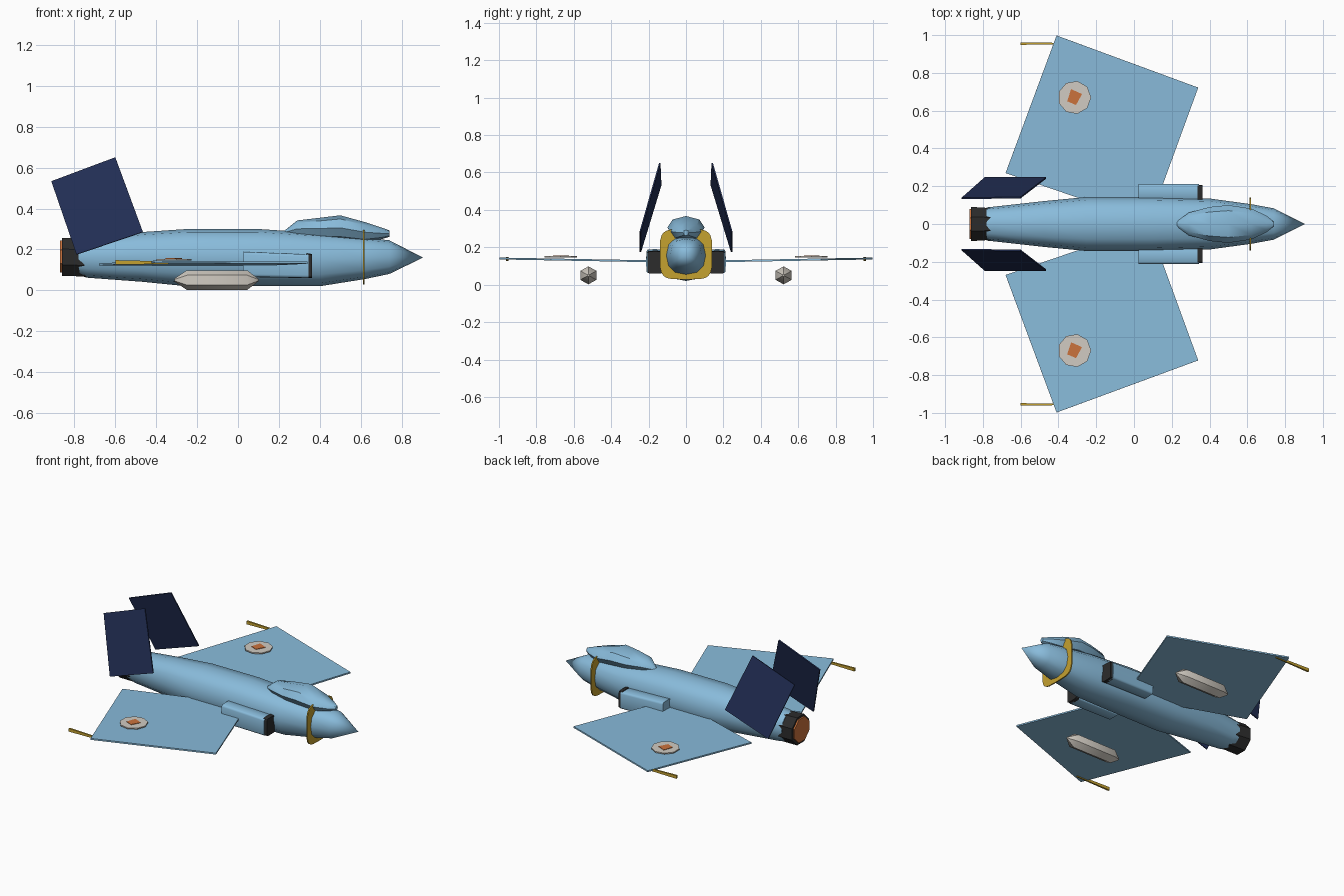
import bpy, bmesh, math
from mathutils import Vector

if "Cube" in bpy.data.objects:
    bpy.data.objects.remove(bpy.data.objects["Cube"])


def material(name, rgb):
    m = bpy.data.materials.new(name)
    m.diffuse_color = (*rgb, 1)
    m.use_nodes = True
    m.node_tree.nodes["Principled BSDF"].inputs["Base Color"].default_value = m.diffuse_color
    return m


BLUE = material("sky_blue", (0.25, 0.50, 0.71))
NAVY = material("navy", (0.016, 0.028, 0.092))
GOLD = material("gold", (0.56, 0.36, 0.03))
DARK = material("charcoal", (0.025, 0.025, 0.025))
ORANGE = material("orange", (0.60, 0.17, 0.045))
WHITE = material("warm_white", (0.64, 0.60, 0.54))


def finish(name, bm, mat, smooth=None):
    bmesh.ops.recalc_face_normals(bm, faces=bm.faces)
    me = bpy.data.meshes.new(name)
    bm.to_mesh(me)
    bm.free()
    ob = bpy.data.objects.new(name, me)
    bpy.context.collection.objects.link(ob)
    me.materials.append(mat)
    if smooth:
        bpy.ops.object.select_all(action='DESELECT')
        ob.select_set(True)
        bpy.context.view_layer.objects.active = ob
        bpy.ops.object.shade_smooth_by_angle(angle=math.radians(smooth))
    return ob


def loft(name, sections, mat, sides=12, power=2.0, yc=0, turn=0.0, smooth=None):
    """Skin along x through (x, half_width, z_low, z_high) superellipse rings."""
    bm = bmesh.new()
    rings = []
    for x, w, lo, hi in sections:
        ring = []
        for i in range(sides):
            a = 2 * math.pi * (i + turn) / sides
            c, s = math.cos(a), math.sin(a)
            c = math.copysign(abs(c) ** (2 / power), c)
            s = math.copysign(abs(s) ** (2 / power), s)
            ring.append(bm.verts.new((x, yc + w * c, (lo + hi) / 2 + (hi - lo) / 2 * s)))
        rings.append(ring)
    for r, q in zip(rings, rings[1:]):
        for i in range(sides):
            j = (i + 1) % sides
            bm.faces.new((r[i], r[j], q[j], q[i]))
    bm.faces.new(rings[0])
    bm.faces.new(rings[-1])
    bmesh.ops.remove_doubles(bm, verts=bm.verts, dist=0.0005)
    return finish(name, bm, mat, smooth)


def plate(name, points, thick, mat):
    """Flat polygon thickened evenly on both sides."""
    pts = [Vector(p) for p in points]
    n = (pts[1] - pts[0]).cross(pts[2] - pts[1]).normalized() * thick / 2
    bm = bmesh.new()
    top = [bm.verts.new(p + n) for p in pts]
    low = [bm.verts.new(p - n) for p in pts]
    bm.faces.new(top)
    bm.faces.new(low[::-1])
    for i in range(len(pts)):
        j = (i + 1) % len(pts)
        bm.faces.new((top[i], low[i], low[j], top[j]))
    return finish(name, bm, mat)


# Fuselage, from tail to nose tip
loft("fuselage", [(-0.78, 0.088, 0.075, 0.255), (-0.74, 0.092, 0.062, 0.262),
                  (-0.47, 0.122, 0.042, 0.285), (-0.25, 0.143, 0.02, 0.3),
                  (0.1, 0.143, 0.02, 0.3), (0.4, 0.135, 0.02, 0.28),
                  (0.62, 0.105, 0.055, 0.258), (0.74, 0.083, 0.08, 0.245),
                  (0.905, 0.0, 0.16, 0.16)], BLUE, 12, 2.4, smooth=50)

# Canopy
loft("canopy", [(0.225, 0.012, 0.275, 0.29), (0.29, 0.06, 0.26, 0.342),
                (0.40, 0.09, 0.25, 0.355), (0.50, 0.1, 0.245, 0.367),
                (0.62, 0.082, 0.235, 0.334), (0.70, 0.045, 0.25, 0.308),
                (0.742, 0.012, 0.262, 0.293)], BLUE, 8, smooth=40)

# Gold collar around the nose
loft("nose_collar", [(0.612, 0.14, 0.028, 0.298), (0.62, 0.14, 0.028, 0.298)],
     GOLD, 24, 4.5)

# Exhaust nozzle and glowing end
loft("nozzle", [(-0.862, 0.098, 0.063, 0.265), (-0.74, 0.09, 0.06, 0.258)],
     DARK, 8, turn=0.5)
loft("exhaust_glow", [(-0.872, 0.085, 0.08, 0.25), (-0.86, 0.085, 0.08, 0.25)],
     ORANGE, 8, turn=0.5)


def wing_z(y):
    return 0.122 + 0.018 * abs(y)


for s, side in ((1, "left"), (-1, "right")):
    # Wing: a swept square panel with slight dihedral
    plate(side + "_wing", [(x, s * y, wing_z(y)) for x, y in
                           ((-0.41, 0.998), (0.34, 0.722), (0.08, 0.01), (-0.68, 0.27))],
          0.01, BLUE)

    # Inward leaning tail fin
    plate(side + "_tail_fin", [(-0.60, s * 0.14, 0.65), (-0.913, s * 0.135, 0.533),
                               (-0.79, s * 0.244, 0.175), (-0.465, s * 0.244, 0.285)],
          0.008, NAVY)

    # Air intake with dark mouth
    loft(side + "_intake", [(0.025, 0.045, 0.065, 0.19), (0.345, 0.045, 0.06, 0.177)],
         BLUE, 16, 7, yc=s * 0.168, smooth=40)
    loft(side + "_intake_mouth", [(0.335, 0.042, 0.06, 0.182), (0.362, 0.042, 0.06, 0.178)],
         DARK, 16, 8, yc=s * 0.165)

    # Underwing pod with pointed ends
    loft(side + "_pod", [(-0.31, 0.008, 0.042, 0.058), (-0.25, 0.05, 0.002, 0.098),
                         (0.045, 0.05, 0.002, 0.098), (0.10, 0.006, 0.044, 0.056)],
         WHITE, 6, yc=s * 0.522, turn=0.5, smooth=35)

    # Wingtip rail
    loft(side + "_wingtip_rail", [(-0.6, 0.009, 0.122, 0.152), (-0.34, 0.005, 0.126, 0.144)],
         GOLD, 4, yc=s * 0.955, turn=0.5)

    # Round wing badge with an orange patch
    cx, cy = -0.315, s * 0.67
    plate(side + "_badge", [(cx + 0.088 * math.cos(i * math.tau / 9),
                             cy + 0.088 * math.sin(i * math.tau / 9), 0.15)
                            for i in range(9)], 0.008, WHITE)
    plate(side + "_badge_patch", [(cx + x, cy + y, 0.154) for x, y in
                                  ((-0.018, 0.044), (0.04, 0.018), (0.008, -0.04), (-0.039, -0.02))],
          0.006, ORANGE)
